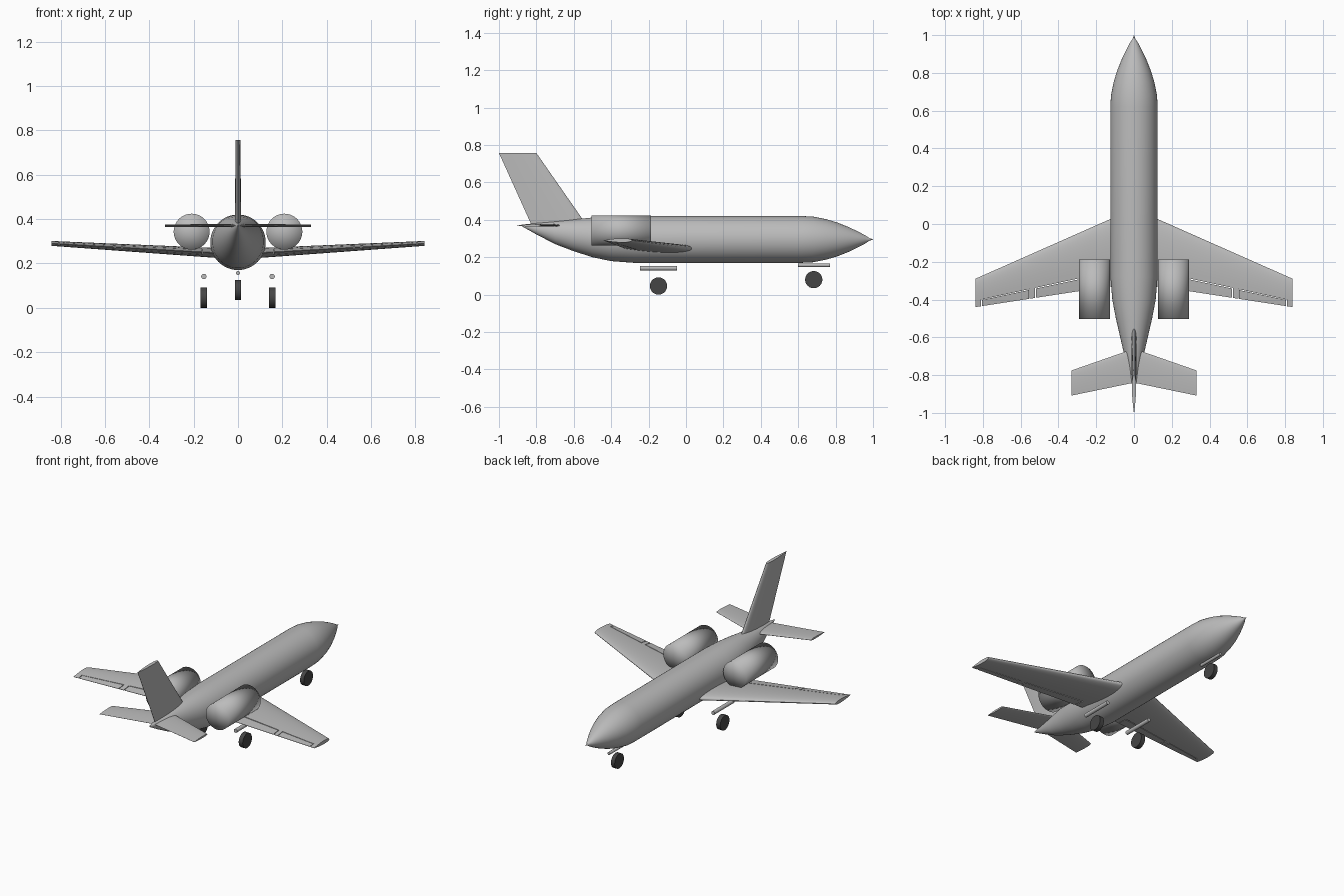
import bpy, bmesh, math
from mathutils import Vector

if "Cube" in bpy.data.objects:
    bpy.data.objects.remove(bpy.data.objects["Cube"])


def material(name, value):
    m = bpy.data.materials.new(name)
    m.use_nodes = True
    m.diffuse_color = (value, value, value, 1)
    m.node_tree.nodes["Principled BSDF"].inputs["Base Color"].default_value = (value, value, value, 1)
    return m


GREY = material("light grey", 0.5)
RUBBER = material("dark rubber", 0.06)


def finish(bm, name, mat, angle=40):
    bmesh.ops.recalc_face_normals(bm, faces=bm.faces)
    mesh = bpy.data.meshes.new(name)
    bm.to_mesh(mesh)
    bm.free()
    mesh.materials.append(mat)
    ob = bpy.data.objects.new(name, mesh)
    bpy.context.collection.objects.link(ob)
    bpy.ops.object.select_all(action='DESELECT')
    ob.select_set(True)
    bpy.context.view_layer.objects.active = ob
    bpy.ops.object.shade_smooth_by_angle(angle=math.radians(angle))
    return ob


def loft(name, rings, mat, angle=40):
    """Skin a list of closed rings and cap both ends."""
    bm = bmesh.new()
    loops = [[bm.verts.new(p) for p in ring] for ring in rings]
    n = len(loops[0])
    for a, b in zip(loops, loops[1:]):
        for i in range(n):
            bm.faces.new((a[i], a[(i + 1) % n], b[(i + 1) % n], b[i]))
    bm.faces.new(loops[0])
    bm.faces.new(loops[-1])
    return finish(bm, name, mat, angle)


def cylinder(name, centre, radius, length, axis, mat, angle=40, sides=40):
    bm = bmesh.new()
    bmesh.ops.create_cone(bm, cap_ends=True, cap_tris=True, segments=sides,
                          radius1=radius, radius2=radius, depth=length)
    ob = finish(bm, name, mat, angle)
    ob.rotation_euler = (math.pi / 2, 0, 0) if axis == 'Y' else (0, math.pi / 2, 0)
    ob.location = centre
    return ob


def foil(name, root, tip, up, thick, span=(0, 1), chord=(0, 1)):
    """Airfoil panel; root and tip are (leading, trailing) points, span and chord are the part kept."""
    rings = []
    steps = 14
    for s in span:
        lead = Vector(root[0]).lerp(Vector(tip[0]), s)
        trail = Vector(root[1]).lerp(Vector(tip[1]), s)
        t = thick[0] + (thick[1] - thick[0]) * s
        upper, lower = [], []
        for i in range(steps + 1):
            c = chord[0] + (chord[1] - chord[0]) * (i / steps) ** 1.6
            half = t / 2 * (2.45 * math.sqrt(c) * (1 - c) + 0.06)
            p = lead.lerp(trail, c)
            upper.append(p + Vector(up) * half)
            lower.append(p - Vector(up) * half)
        rings.append(upper + lower[::-1])
    return loft(name, rings, GREY)


# Fuselage: y, half width, bottom, top
stations = [(-0.88, 0.003, 0.367, 0.374), (-0.8, 0.025, 0.322, 0.382), (-0.7, 0.05, 0.27, 0.392),
            (-0.6, 0.073, 0.232, 0.402), (-0.5, 0.096, 0.2, 0.412), (-0.4, 0.115, 0.179, 0.418),
            (-0.28, 0.125, 0.17, 0.42), (0.62, 0.125, 0.17, 0.42), (0.68, 0.122, 0.173, 0.417),
            (0.75, 0.108, 0.187, 0.403), (0.81, 0.09, 0.205, 0.385), (0.87, 0.066, 0.229, 0.361),
            (0.92, 0.042, 0.253, 0.337), (0.96, 0.021, 0.274, 0.316), (0.982, 0.006, 0.289, 0.301),
            (1.0, 0.001, 0.294, 0.296)]
rings = []
for y, w, low, high in stations:
    angles = [2 * math.pi * i / 48 for i in range(48)]
    rings.append([(w * math.cos(a), y, (low + high) / 2 + (high - low) / 2 * math.sin(a)) for a in angles])
loft("fuselage", rings, GREY, 50)

# Tail fin
foil("tail_fin", ((0, -0.53, 0.37), (0, -0.825, 0.37)), ((0, -0.8, 0.757), (0, -1.0, 0.757)),
     (1, 0, 0), (0.028, 0.022))

for side, sx in (("left", 1), ("right", -1)):
    # Wing with separate trailing-edge surfaces
    root = ((sx * 0.06, 0.055, 0.245), (sx * 0.06, -0.32, 0.245))
    tip = ((sx * 0.84, -0.29, 0.29), (sx * 0.84, -0.44, 0.29))

    def wing_part(name, x0, x1, c0, c1):
        span = ((x0 - 0.06) / 0.78, (x1 - 0.06) / 0.78)
        foil(f"{side}_{name}", root, tip, (0, 0, 1), (0.046, 0.022), span, (c0, c1))

    wing_part("wing", 0.06, 0.84, 0, 0.78)
    wing_part("wing_root_edge", 0.06, 0.16, 0.78, 1)
    wing_part("flap", 0.163, 0.52, 0.797, 1)
    wing_part("wing_mid_edge", 0.524, 0.552, 0.78, 1)
    wing_part("aileron", 0.556, 0.805, 0.797, 1)
    wing_part("wing_tip_edge", 0.809, 0.84, 0.78, 1)

    # Tailplane
    foil(f"{side}_tailplane", ((0, -0.66, 0.37), (0, -0.84, 0.37)),
         ((sx * 0.33, -0.775, 0.37), (sx * 0.33, -0.908, 0.37)), (0, 0, 1), (0.014, 0.012))

    # Engine, smooth over its end caps
    cylinder(f"{side}_engine", (sx * 0.209, -0.346, 0.343), 0.081, 0.316, 'Y', GREY, 180)

    # Main landing gear
    cylinder(f"{side}_gear_bar", (sx * 0.154, -0.147, 0.141), 0.012, 0.196, 'Y', GREY, 40, 20)
    cylinder(f"{side}_main_wheel", (sx * 0.154, -0.147, 0.046), 0.046, 0.028, 'X', RUBBER)

# Nose landing gear
cylinder("nose_gear_bar", (0, 0.684, 0.157), 0.009, 0.172, 'Y', GREY, 40, 20)
cylinder("nose_wheel", (0, 0.683, 0.08), 0.046, 0.026, 'X', RUBBER)
